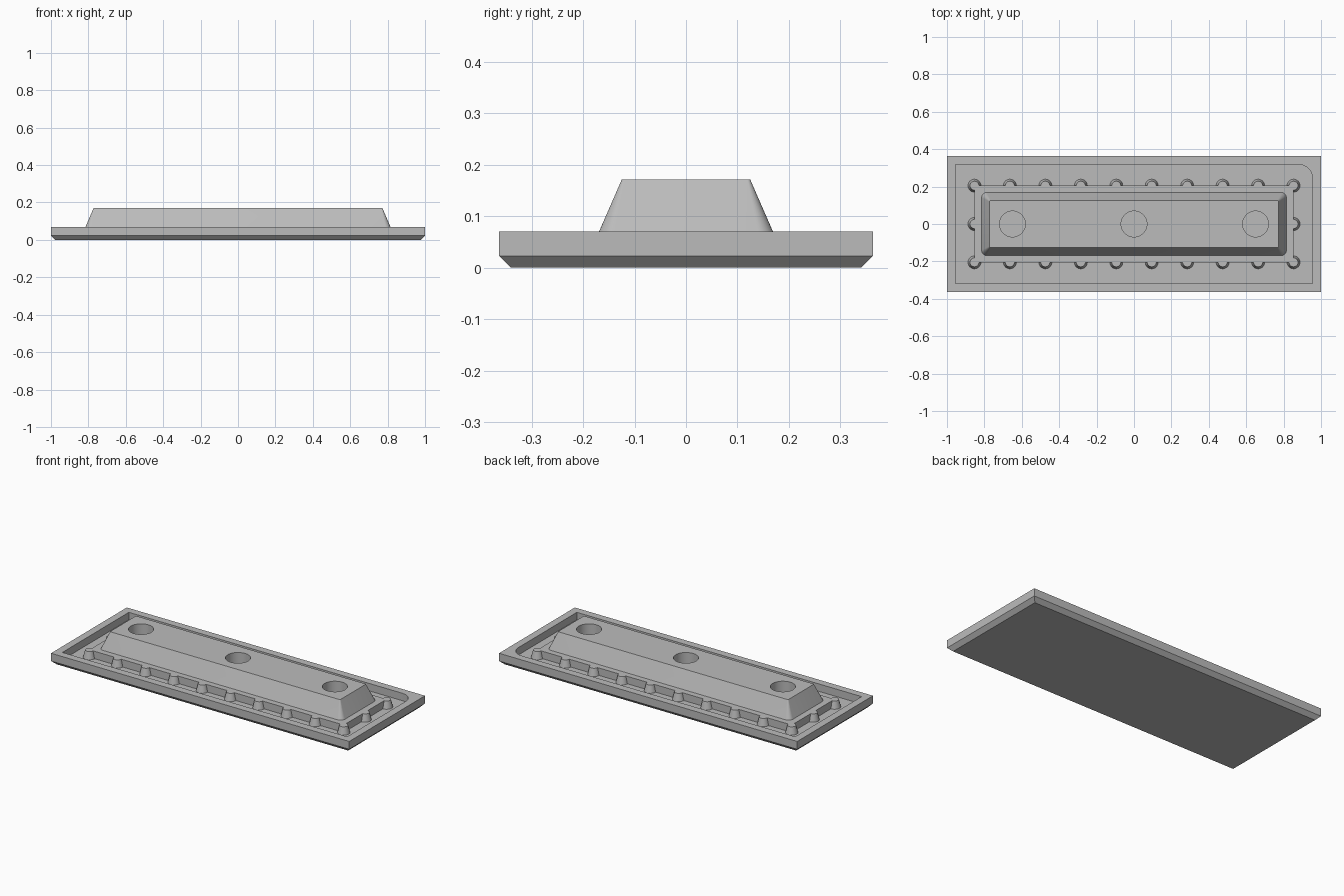
import bpy, bmesh, math

cube = bpy.data.objects.get("Cube")
if cube:
    bpy.data.objects.remove(cube, do_unlink=True)

GREY = (0.5, 0.5, 0.5, 1)
mat = bpy.data.materials.new("plain_grey")
mat.use_nodes = True
mat.diffuse_color = GREY
mat.node_tree.nodes["Principled BSDF"].inputs["Base Color"].default_value = GREY

RIM_Z, FLOOR_Z, TOP_Z = 0.07, 0.025, 0.171
SEGMENTS = 8


def rounded_rect(hx, hy, z, radii=(0, 0, 0, 0)):
    """Ring of points; radii run counter-clockwise from the +x +y corner."""
    points = []
    for i, (sx, sy) in enumerate(((1, 1), (-1, 1), (-1, -1), (1, -1))):
        r = radii[i]
        for k in range(SEGMENTS + 1):
            a = math.pi / 2 * (i + k / SEGMENTS)
            points.append((sx * (hx - r) + r * math.cos(a),
                           sy * (hy - r) + r * math.sin(a), z))
    return points


def finish(name, bm):
    bmesh.ops.remove_doubles(bm, verts=bm.verts, dist=0.0001)
    bmesh.ops.recalc_face_normals(bm, faces=bm.faces)
    mesh = bpy.data.meshes.new(name)
    bm.to_mesh(mesh)
    bm.free()
    mesh.materials.append(mat)
    obj = bpy.data.objects.new(name, mesh)
    bpy.context.collection.objects.link(obj)
    return obj


def loft(name, rings):
    """Closed solid skinned through the rings and capped at both ends."""
    bm = bmesh.new()
    loops = [[bm.verts.new(p) for p in ring] for ring in rings]
    for low, high in zip(loops, loops[1:]):
        n = len(low)
        for i in range(n):
            j = (i + 1) % n
            bm.faces.new((low[i], low[j], high[j], high[i]))
    bm.faces.new(loops[0][::-1])
    bm.faces.new(loops[-1])
    return finish(name, bm)


def cones(name, centres, r_low, r_high, z_low, z_high, sides):
    bm = bmesh.new()
    for x, y in centres:
        made = bmesh.ops.create_cone(bm, cap_ends=True, segments=sides, radius1=r_low,
                                     radius2=r_high, depth=z_high - z_low)
        bmesh.ops.translate(bm, verts=made["verts"], vec=(x, y, (z_low + z_high) / 2))
    return finish(name, bm)


def combine(target, tool, operation):
    mod = target.modifiers.new(operation.lower(), "BOOLEAN")
    mod.operation, mod.solver, mod.object = operation, "EXACT", tool
    bpy.context.view_layer.objects.active = target
    bpy.ops.object.modifier_apply(modifier=mod.name)
    bpy.data.objects.remove(tool, do_unlink=True)


# Tray: chamfered underside, raised rim, recess with one rounded corner
one_round = (0.075, 0, 0, 0)
tray = loft("tray", [
    rounded_rect(0.977, 0.34, 0),
    rounded_rect(1, 0.363, 0.023),
    rounded_rect(1, 0.363, RIM_Z),
    rounded_rect(0.955, 0.318, RIM_Z, one_round),
    rounded_rect(0.955, 0.318, FLOOR_Z, one_round),
])

# Platform with tapered studs along its edge
PX, PY = 0.853, 0.205
platform = loft("platform", [rounded_rect(PX, PY, FLOOR_Z - 0.005),
                             rounded_rect(PX, PY, RIM_Z)])
spots = [(PX * (2 * i / 9 - 1), s * PY) for i in range(10) for s in (-1, 1)]
spots += [(-PX, 0), (PX, 0)]
combine(platform, cones("studs", spots, 0.036, 0.024, FLOOR_Z - 0.005, RIM_Z, 24), "UNION")

# Sloped block with softened corners and three round sockets
block = loft("sloped_block", [
    rounded_rect(0.816, 0.17, RIM_Z - 0.002, (0.03,) * 4),
    rounded_rect(0.772, 0.125, TOP_Z, (0.006,) * 4),
])
holes = [(x, 0) for x in (-0.65, 0, 0.65)]
combine(block, cones("socket_cutter", holes, 0.069, 0.069, RIM_Z - 0.1, TOP_Z + 0.1, 48),
        "DIFFERENCE")

# Smooth the curved walls, keep the edges sharp
for obj in (tray, platform, block):
    bpy.ops.object.select_all(action="DESELECT")
    obj.select_set(True)
    bpy.context.view_layer.objects.active = obj
    bpy.ops.object.shade_smooth_by_angle(angle=math.radians(30))
